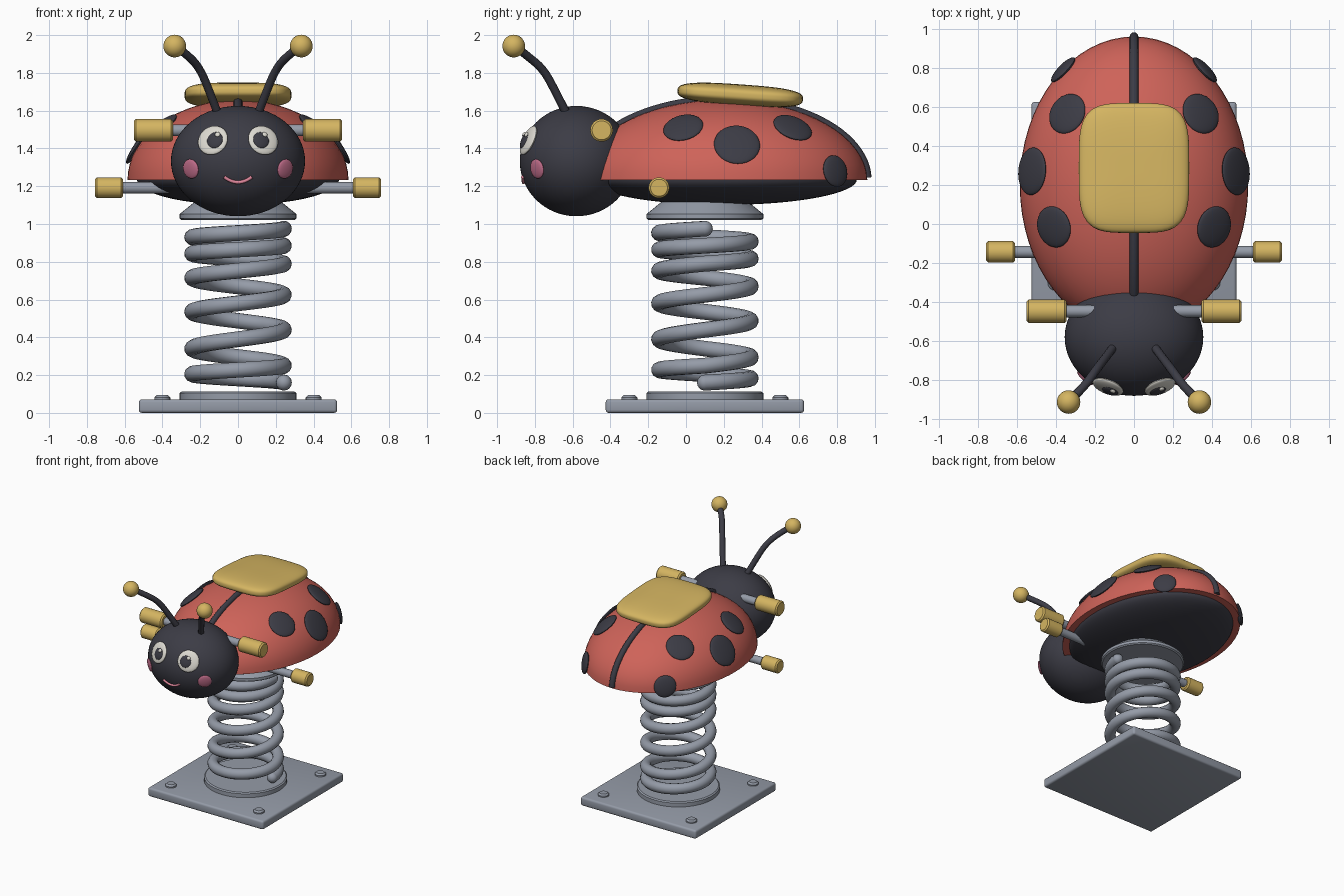
import bpy, bmesh, math
from mathutils import Vector, Matrix

cube = bpy.data.objects.get("Cube")
if cube:
    bpy.data.objects.remove(cube, do_unlink=True)


def material(name, rgb):
    m = bpy.data.materials.new(name)
    m.use_nodes = True
    m.diffuse_color = (*rgb, 1)
    bsdf = m.node_tree.nodes["Principled BSDF"]
    bsdf.inputs["Base Color"].default_value = (*rgb, 1)
    bsdf.inputs["Roughness"].default_value = 0.5
    return m


RED = material("shell red", (0.62, 0.125, 0.10))
DARK = material("charcoal", (0.045, 0.045, 0.06))
YELLOW = material("warm yellow", (0.66, 0.46, 0.12))
GREY = material("steel grey", (0.30, 0.33, 0.39))
WHITE = material("eye white", (0.72, 0.70, 0.64))
PINK = material("cheek pink", (0.52, 0.15, 0.25))
LIP = material("smile pink", (0.74, 0.24, 0.33))


def finish(name, bm, mat, angle=35):
    bmesh.ops.recalc_face_normals(bm, faces=bm.faces)
    me = bpy.data.meshes.new(name)
    bm.to_mesh(me)
    bm.free()
    ob = bpy.data.objects.new(name, me)
    bpy.context.collection.objects.link(ob)
    me.materials.append(mat)
    smooth(ob, angle)
    return ob


def smooth(ob, angle=35):
    bpy.ops.object.select_all(action="DESELECT")
    ob.select_set(True)
    bpy.context.view_layer.objects.active = ob
    bpy.ops.object.shade_smooth_by_angle(angle=math.radians(angle))


def ellipsoid(name, centre, radii, mat, rot=None, seg=48, half=0):
    """Ellipsoid; half = 1 keeps the top, -1 keeps the bottom, closed flat."""
    bm = bmesh.new()
    bmesh.ops.create_uvsphere(bm, u_segments=seg, v_segments=seg // 2, radius=1)
    if half:
        cut = bmesh.ops.bisect_plane(bm, geom=bm.verts[:] + bm.edges[:] + bm.faces[:], dist=1e-4,
                                     plane_co=(0, 0, 0), plane_no=(0, 0, -half), clear_outer=True)
        rim = [e for e in bm.edges if e.is_boundary]
        bmesh.ops.holes_fill(bm, edges=rim, sides=0)
    m = Matrix.Translation(centre) @ (rot or Matrix()) @ Matrix.Diagonal((*radii, 1))
    bmesh.ops.transform(bm, matrix=m, verts=bm.verts)
    return finish(name, bm, mat)


def lathe(name, profile, origin, mat, axis="Z", seg=48):
    """Turn (radius, height) points into a capped solid of revolution."""
    bm = bmesh.new()
    rings = [[bm.verts.new((r * math.cos(a), r * math.sin(a), h))
              for a in (2 * math.pi * i / seg for i in range(seg))] for r, h in profile]
    for low, high in zip(rings, rings[1:]):
        for i in range(seg):
            j = (i + 1) % seg
            bm.faces.new((low[i], low[j], high[j], high[i]))
    bm.faces.new(rings[0])
    bm.faces.new(rings[-1])
    turn = Matrix.Rotation(math.pi / 2, 4, "Y") if axis == "X" else Matrix()
    bmesh.ops.transform(bm, matrix=Matrix.Translation(origin) @ turn, verts=bm.verts)
    return finish(name, bm, mat)


def tube(name, points, radius, mat, kind="NURBS", sides=4):
    cu = bpy.data.curves.new(name, "CURVE")
    cu.dimensions = "3D"
    cu.bevel_depth, cu.bevel_resolution, cu.use_fill_caps = radius, sides, True
    sp = cu.splines.new(kind)
    sp.points.add(len(points) - 1)
    for p, co in zip(sp.points, points):
        p.co = (*co, 1)
    if kind == "NURBS":
        sp.order_u, sp.use_endpoint_u, sp.resolution_u = 3, True, 8
    ob = bpy.data.objects.new(name, cu)
    bpy.context.collection.objects.link(ob)
    cu.materials.append(mat)
    bpy.ops.object.select_all(action="DESELECT")
    ob.select_set(True)
    bpy.context.view_layer.objects.active = ob
    bpy.ops.object.convert(target="MESH")
    smooth(bpy.context.object, 50)


SHELL_C, SHELL_R = Vector((0, 0.2, 1.232)), Vector((0.585, 0.76, 0.425))
HEAD_C, HEAD_R = Vector((0, -0.58, 1.333)), Vector((0.355, 0.3, 0.292))


def on_surface(c, r, axis, p):
    """Complete point p on an ellipsoid along one axis; sign comes from p."""
    p = Vector(p)
    rest = 1 - sum(((p[i] - c[i]) / r[i]) ** 2 for i in range(3) if i != axis)
    p[axis] = c[axis] + math.copysign(r[axis] * math.sqrt(max(rest, 0)), p[axis] - c[axis])
    n = Vector([(p[i] - c[i]) / r[i] ** 2 for i in range(3)]).normalized()
    return p, n


def patch(name, c, r, axis, p, radii, mat, lift=0.0):
    """Thin lens lying on an ellipsoid."""
    p, n = on_surface(c, r, axis, p)
    side = Vector((0, 0, 1)).cross(n).normalized()
    rot = Matrix((side, n.cross(side), n)).transposed().to_4x4()
    ellipsoid(name, p + n * lift, radii, mat, rot, seg=32)


# Base plate with bolts and spring seats
SX, SY = 0, 0.1
bm = bmesh.new()
bmesh.ops.create_cube(bm, size=1, matrix=Matrix.Translation((SX, SY, 0.036)) @ Matrix.Diagonal((1.05, 1.05, 0.072, 1)))
bmesh.ops.bevel(bm, geom=bm.edges[:], offset=0.016, segments=3, affect="EDGES", profile=0.5)
finish("base_plate", bm, GREY)
for bx in (-0.4, 0.4):
    for by in (-0.4, 0.4):
        lathe("bolt", [(0.042, 0.06), (0.042, 0.082), (0.03, 0.094)], (bx, SY + by, 0), GREY, seg=16)
lathe("lower_spring_seat", [(0.31, 0.06), (0.31, 0.104), (0.3, 0.112)], (SX, SY, 0), GREY)
lathe("upper_spring_seat", [(0.3, 1.022), (0.31, 1.03), (0.31, 1.052), (0.22, 1.125)], (SX, SY, 0), GREY)

# Coil spring, wound tighter at both ends
heights = [0.16, 0.205, 0.25, 0.34, 0.44, 0.535, 0.625, 0.715, 0.79, 0.843, 0.885, 0.93, 0.975]
STEPS, COIL_R, WIRE_R = 24, 0.243, 0.042
coil = []
for k in range((len(heights) - 1) * STEPS + 1):
    i = min(k // STEPS, len(heights) - 2)
    f = k / STEPS - i
    a = math.pi * k / STEPS
    coil.append((SX + COIL_R * math.cos(a), SY + COIL_R * math.sin(a),
                 heights[i] * (1 - f) + heights[i + 1] * f))
tube("spring", coil, WIRE_R, GREY, "POLY")
for end in (coil[0], coil[-1]):
    ellipsoid("spring_end", end, (WIRE_R,) * 3, GREY, seg=16)

# Body
ellipsoid("wing_shell", SHELL_C, SHELL_R, RED, seg=64, half=1)
ellipsoid("belly", SHELL_C + Vector((0, 0, 0.004)), (0.535, 0.705, 0.135), DARK, seg=64, half=-1)
seam = []
for i in range(41):
    a = math.pi * (0.01 + 0.84 * i / 40)
    seam.append((0, SHELL_C.y + SHELL_R.y * math.cos(a), SHELL_C.z + SHELL_R.z * math.sin(a)))
tube("wing_seam", seam, 0.023, DARK, "POLY")

# Cushion seat, a rounded-square pillow tilted backwards
bm = bmesh.new()
bmesh.ops.create_uvsphere(bm, u_segments=64, v_segments=32, radius=1)
for v in bm.verts:
    plan = (v.co.x ** 4 + v.co.y ** 4) ** 0.25
    flat = math.hypot(v.co.x, v.co.y)
    grow = flat / plan if plan > 1e-6 else 1
    whole = (flat ** 3 + abs(v.co.z) ** 3) ** (1 / 3)
    v.co = Vector((v.co.x * grow, v.co.y * grow, v.co.z)) / whole
bmesh.ops.transform(bm, verts=bm.verts, matrix=Matrix.Translation((0, 0.287, 1.683))
                    @ Matrix.Rotation(math.radians(-4), 4, "X") @ Matrix.Diagonal((0.283, 0.333, 0.056, 1)))
finish("seat", bm, YELLOW, 60)

# Head
ellipsoid("head", HEAD_C, HEAD_R, DARK, seg=64)
smile = []
for i in range(13):
    t = i / 6 - 1
    p, n = on_surface(HEAD_C, HEAD_R, 1, (0.073 * t, -1, 1.222 + 0.028 * t * t))
    smile.append(p + n * 0.003)
tube("smile", smile, 0.009, LIP, "POLY")

# Mirrored parts
spots = [(-0.015, 1.51, 0.107), (0.27, 1.42, 0.122), (0.565, 1.51, 0.107), (0.79, 1.28, 0.085)]
antenna = [(0.105, -0.63, 1.58), (0.15, -0.69, 1.70), (0.2, -0.755, 1.82), (0.26, -0.84, 1.89), (0.335, -0.91, 1.945)]
for s, side in ((1, "left_"), (-1, "right_")):
    for y, z, r in spots:
        patch(side + "spot", SHELL_C, SHELL_R, 0, (s, y, z), (r, r, 0.022), DARK)
    patch(side + "eye", HEAD_C, HEAD_R, 1, (0.133 * s, -1, 1.443), (0.083, 0.083, 0.02), WHITE)
    patch(side + "pupil", HEAD_C, HEAD_R, 1, (0.118 * s, -1, 1.438), (0.044, 0.046, 0.014), DARK, 0.014)
    patch(side + "eye_glint", HEAD_C, HEAD_R, 1, (0.118 * s + 0.016, -1, 1.462), (0.014, 0.014, 0.008), WHITE, 0.026)
    patch(side + "cheek", HEAD_C, HEAD_R, 1, (0.25 * s, -1, 1.292), (0.052, 0.052, 0.014), PINK)
    tube(side + "antenna", [(s * x, y, z) for x, y, z in antenna], 0.022, DARK)
    ellipsoid(side + "antenna_ball", (s * 0.335, -0.912, 1.942), (0.06,) * 3, YELLOW, seg=32)
    # Hand and foot bars: y, z, inner end, grip start, grip end, grip radius
    for part, y, z, x0, x1, x2, r in (("hand", -0.447, 1.496, 0.1, 0.345, 0.55, 0.06),
                                      ("foot", -0.143, 1.192, 0.1, 0.61, 0.757, 0.055)):
        b = 0.01
        lathe(side + part + "_bar", [(0.031, s * x0), (0.031, s * (x1 + 0.03))], (0, y, z), GREY, "X", 24)
        lathe(side + part + "_grip", [(r - b, s * x1), (r, s * (x1 + b)), (r, s * (x2 - b)), (r - b, s * x2)],
              (0, y, z), YELLOW, "X", 32)
